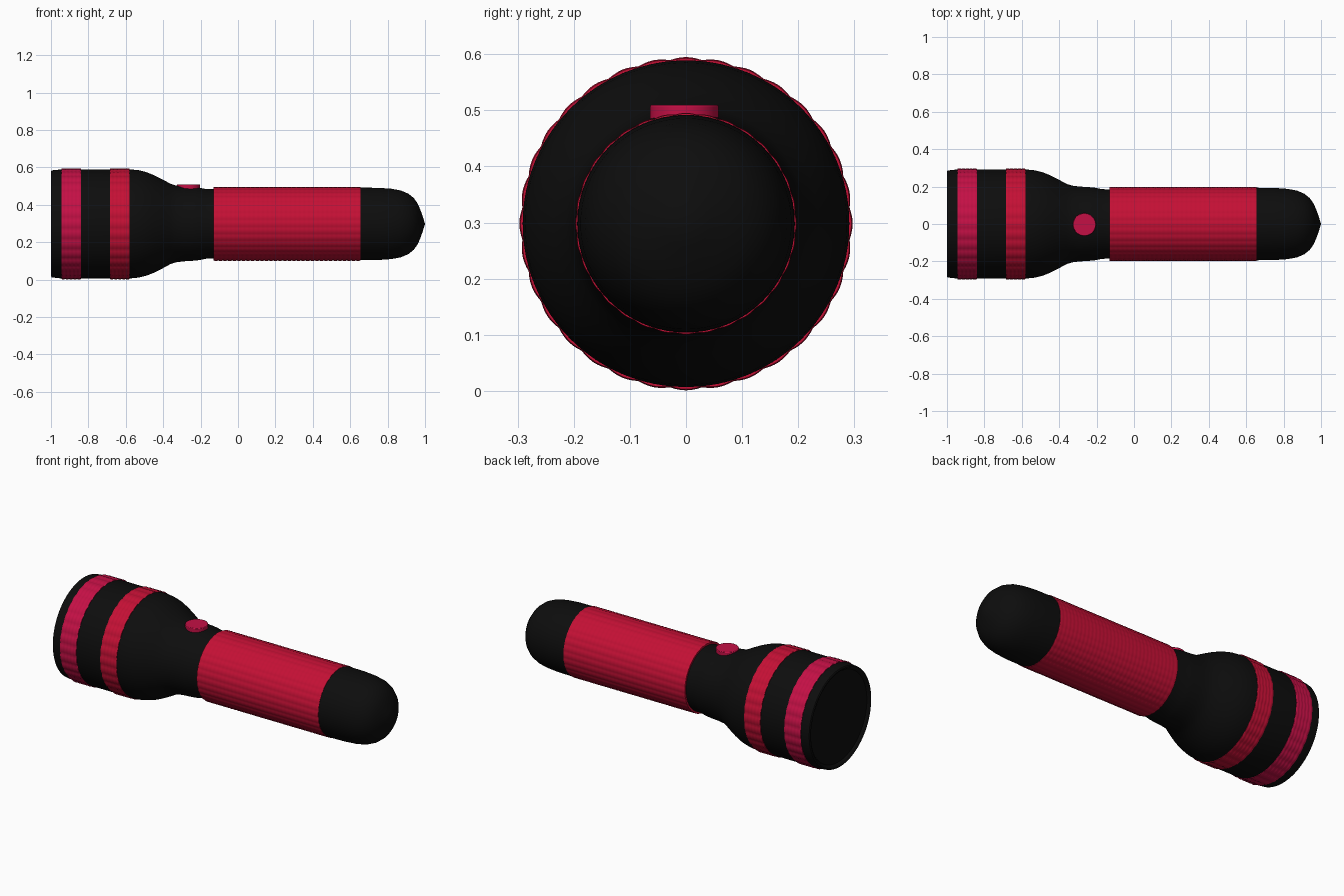
import bpy, bmesh, math

if "Cube" in bpy.data.objects:
    bpy.data.objects.remove(bpy.data.objects["Cube"])

AXIS_Z = 0.298


def material(name, rgb):
    m = bpy.data.materials.new(name)
    m.diffuse_color = (*rgb, 1)
    m.use_nodes = True
    m.node_tree.nodes["Principled BSDF"].inputs["Base Color"].default_value = m.diffuse_color
    return m


BLACK = material("black_rubber", (0.004, 0.004, 0.004))
RED = material("red_grip", (0.55, 0.005, 0.035))
CRIMSON = material("crimson_trim", (0.55, 0.005, 0.06))


def lathe(name, profile, mat, sides=96, bump=None, angle=40):
    """Revolve (x, radius) points about the x axis; bump(x, angle) offsets the radius."""
    bm = bmesh.new()
    rings = []
    for x, r in profile:
        if r == 0:
            rings.append([bm.verts.new((x, 0, AXIS_Z))])
            continue
        ring = []
        for i in range(sides):
            t = math.tau * i / sides
            rr = r + (bump(x, t) if bump else 0)
            ring.append(bm.verts.new((x, rr * math.sin(t), AXIS_Z + rr * math.cos(t))))
        rings.append(ring)
    for a, b in zip(rings, rings[1:]):
        for i in range(sides):
            j = (i + 1) % sides
            quad = [a[i % len(a)], a[j % len(a)], b[j % len(b)], b[i % len(b)]]
            bm.faces.new(list(dict.fromkeys(quad)))
    bmesh.ops.recalc_face_normals(bm, faces=bm.faces)
    mesh = bpy.data.meshes.new(name)
    bm.to_mesh(mesh)
    bm.free()
    mesh.materials.append(mat)
    ob = bpy.data.objects.new(name, mesh)
    bpy.context.collection.objects.link(ob)
    finish(ob, angle)
    return ob


def finish(ob, angle):
    bpy.ops.object.select_all(action='DESELECT')
    ob.select_set(True)
    bpy.context.view_layer.objects.active = ob
    bpy.ops.object.shade_smooth_by_angle(angle=math.radians(angle))


def knurled_sleeve(name, x0, x1, r, ridges, mat, lobes, depth):
    """Sleeve with rounded bumps around and along it."""
    n = ridges * 4
    pts = [(x0, r - 0.02)]
    pts += [(x0 + (x1 - x0) * i / n, r) for i in range(n + 1)]
    pts += [(x1, r - 0.02)]

    def bump(x, t):
        along = abs(math.sin(math.pi * ridges * (x - x0) / (x1 - x0)))
        around = abs(math.cos(lobes * t / 2))
        return depth * (0.5 * along + around - 1.5)
    lathe(name, pts, mat, lobes * 6, bump)


# Head, flared neck and rounded tail as one body with a shallow lens recess
lathe("body", [
    (-0.985, 0), (-0.985, 0.262), (-0.998, 0.272), (-1.0, 0.280), (-0.996, 0.286),
    (-0.95, 0.291), (-0.57, 0.291), (-0.53, 0.287), (-0.49, 0.277), (-0.45, 0.261),
    (-0.40, 0.236), (-0.36, 0.214), (-0.33, 0.205), (-0.29, 0.200), (-0.24, 0.197),
    (-0.21, 0.194), (-0.17, 0.186), (-0.11, 0.185), (0.64, 0.185), (0.645, 0.194),
    (0.75, 0.193), (0.82, 0.188), (0.87, 0.179), (0.91, 0.162), (0.94, 0.138),
    (0.96, 0.110), (0.975, 0.076), (0.987, 0.042), (1.0, 0)], BLACK)

# Knurled bands on the head and the long grip
knurled_sleeve("front_band", -0.945, -0.84, 0.297, 5, CRIMSON, 32, 0.004)
knurled_sleeve("rear_band", -0.685, -0.58, 0.297, 5, RED, 32, 0.004)
knurled_sleeve("grip", -0.13, 0.655, 0.1975, 32, RED, 32, 0.002)

# Push button
bpy.ops.mesh.primitive_cylinder_add(vertices=48, radius=0.061, depth=0.05,
                                    location=(-0.265, -0.003, 0.485))
button = bpy.context.object
button.name = "button"
button.data.materials.append(CRIMSON)
bevel = button.modifiers.new("soft_edge", 'BEVEL')
bevel.width = 0.003
bevel.segments = 2
finish(button, 40)
